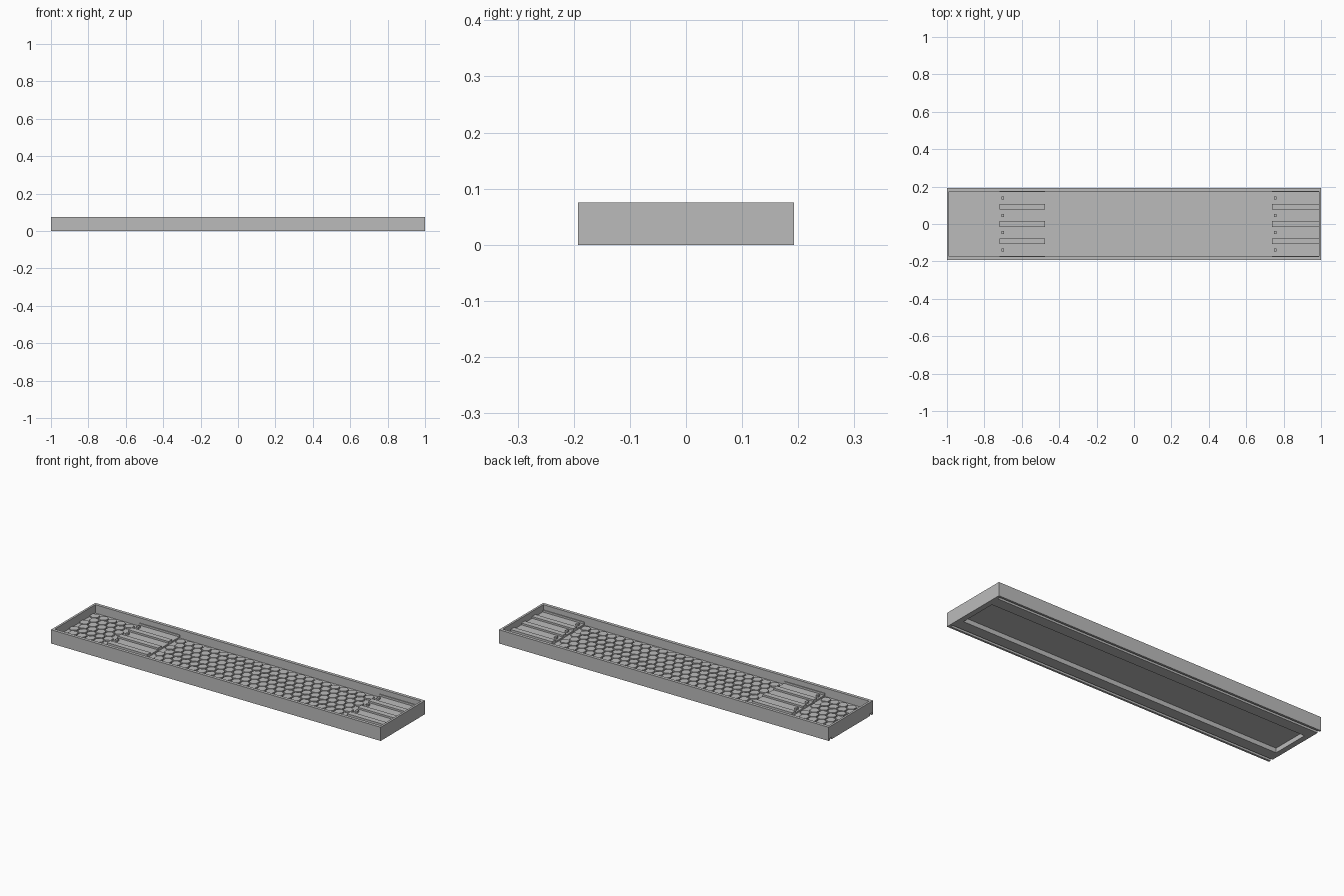
import bpy, bmesh, math

if "Cube" in bpy.data.objects:
    bpy.data.objects.remove(bpy.data.objects["Cube"])

grey = bpy.data.materials.new("plain grey")
grey.diffuse_color = (0.5, 0.5, 0.5, 1)
grey.use_nodes = True
grey.node_tree.nodes["Principled BSDF"].inputs["Base Color"].default_value = grey.diffuse_color

HX, HY, H = 1.0, 0.1925, 0.075      # half length, half width, height
IX0, IX1, IY = -0.988, 0.988, 0.175  # tray interior
FLOOR, PAD, BAR = 0.029, 0.037, 0.047  # heights of floor, bumps and bars


def add_box(bm, x0, x1, y0, y1, z0, z1):
    v = [bm.verts.new((x, y, z)) for z in (z0, z1)
         for x, y in ((x0, y0), (x1, y0), (x1, y1), (x0, y1))]
    bm.faces.new(v[3::-1])
    bm.faces.new(v[4:])
    for i in range(4):
        j = (i + 1) % 4
        bm.faces.new((v[i], v[j], v[j + 4], v[i + 4]))


def finish(name, bm):
    me = bpy.data.meshes.new(name)
    bm.to_mesh(me)
    bm.free()
    ob = bpy.data.objects.new(name, me)
    me.materials.append(grey)
    bpy.context.collection.objects.link(ob)
    return ob


def boxes(name, items):
    bm = bmesh.new()
    for it in items:
        add_box(bm, *it)
    return finish(name, bm)


# Tray body: solid block with cutters for the interior, underside and rail grooves
body = boxes("tray_body", [(-HX, HX, -HY, HY, 0, H)])
cutters = boxes("body_cutters", [
    (IX0, IX1, -IY, IY, FLOOR, H + 0.1),
    (-0.97, 0.97, -0.105, 0.105, -0.1, FLOOR - 0.004),
    (-1.1, 0.985, 0.166, 0.181, -0.1, 0.012),
    (-1.1, 0.985, -0.181, -0.166, -0.1, 0.012)])
cutters.hide_render = True
mod = body.modifiers.new("hollow", 'BOOLEAN')
mod.operation = 'DIFFERENCE'
mod.solver = 'EXACT'
mod.object = cutters
bpy.context.view_layer.objects.active = body
body.select_set(True)
bpy.ops.object.modifier_apply(modifier="hollow")
bpy.data.objects.remove(cutters)

# Two groups of separator bars with locating pins and flat pads between them
groups = ((-0.72, -0.475), (0.737, IX1))
bars, pins, pads = [], [], []
for x0, x1 in groups:
    for k in range(-2, 3):
        lo, hi = max(k * 0.093 - 0.015, -IY), min(k * 0.093 + 0.015, IY)
        bars.append((x0, x1, lo, hi, FLOOR - 0.002, BAR))
    for y in (-0.14, -0.0465, 0.0465, 0.14):
        pins.append((x0 + 0.011, x0 + 0.025, y - 0.008, y + 0.008, FLOOR - 0.002, BAR))
        half = 0.0315 if abs(y) < 0.1 else 0.03
        pads.append((x0, x1, y - half, y + half, FLOOR - 0.002, PAD))
boxes("separator_bars", bars)
boxes("locating_pins", pins)
boxes("slot_pads", pads)

# Honeycomb field of low hexagonal bumps on the open floor
bm = bmesh.new()
R, PX = 0.0255, 0.052
PY = PX * math.sqrt(3) / 2
for row in range(-3, 4):
    for col in range(-19, 20):
        cx, cy = (col + 0.5 * (row % 2)) * PX, row * PY
        if not IX0 + R < cx < IX1 - R:
            continue
        if any(a - R < cx < b + R for a, b in groups):
            continue
        ring = [(cx + R * math.cos(math.radians(60 * i + 30)),
                 cy + R * math.sin(math.radians(60 * i + 30))) for i in range(6)]
        low = [bm.verts.new((x, y, FLOOR - 0.001)) for x, y in ring]
        top = [bm.verts.new((x, y, PAD)) for x, y in ring]
        bm.faces.new(top)
        for i in range(6):
            j = (i + 1) % 6
            bm.faces.new((low[i], low[j], top[j], top[i]))
finish("honeycomb_bumps", bm)
